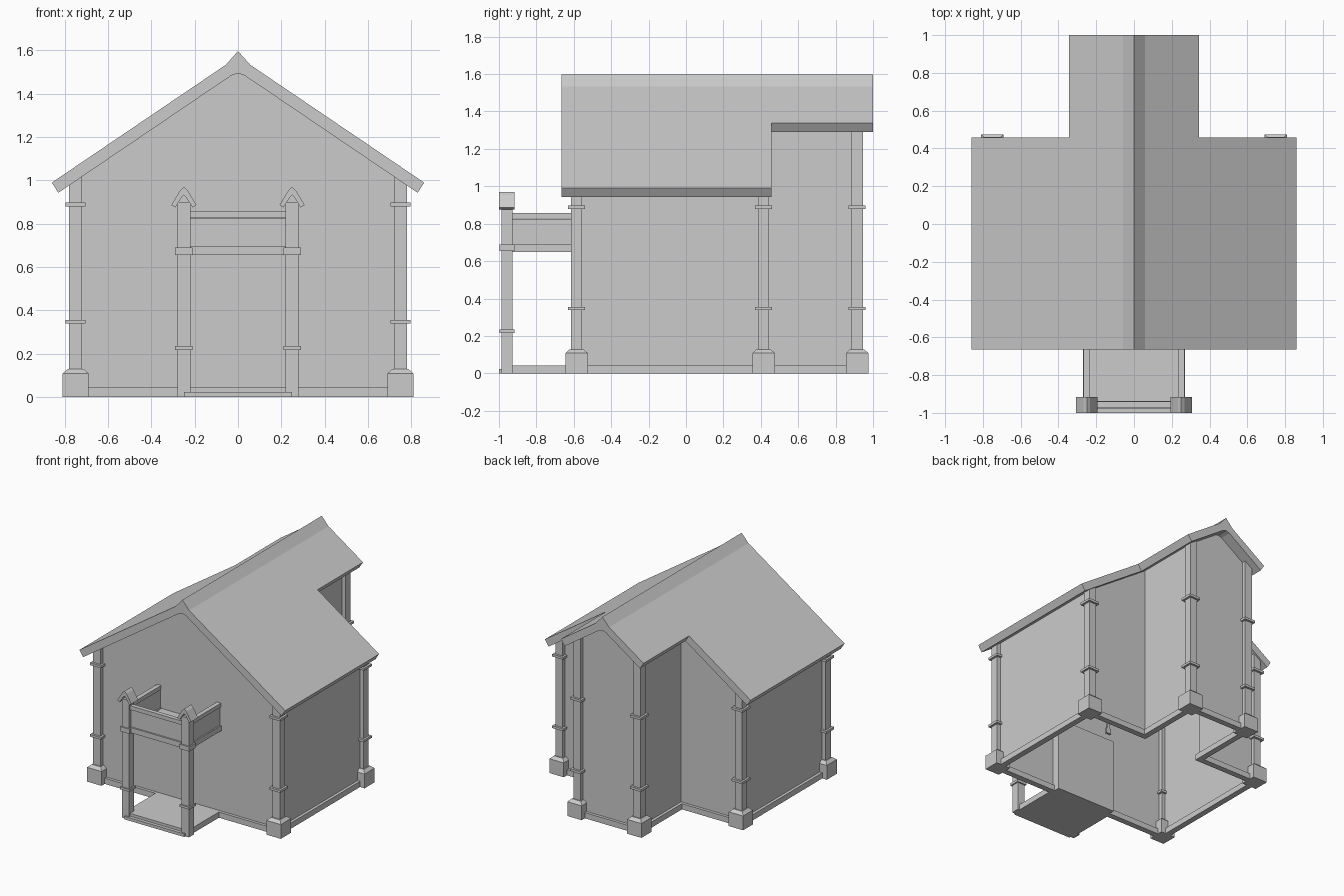
import bpy, bmesh

if "Cube" in bpy.data.objects:
    bpy.data.objects.remove(bpy.data.objects["Cube"])


def make(name, verts, faces):
    me = bpy.data.meshes.new(name)
    me.from_pydata(verts, [], faces)
    bm = bmesh.new()
    bm.from_mesh(me)
    bmesh.ops.recalc_face_normals(bm, faces=bm.faces)
    bm.to_mesh(me)
    bm.free()
    ob = bpy.data.objects.new(name, me)
    bpy.context.collection.objects.link(ob)
    return ob


def frustum(name, x, y, z0, z1, w0, w1):
    v = [(x + sx * w / 2, y + sy * w / 2, z) for z, w in ((z0, w0), (z1, w1))
         for sx, sy in ((-1, -1), (1, -1), (1, 1), (-1, 1))]
    f = [(3, 2, 1, 0), (4, 5, 6, 7)] + [(i, (i + 1) % 4, (i + 1) % 4 + 4, i + 4) for i in range(4)]
    return make(name, v, f)


def box(name, x0, x1, y0, y1, z0, z1):
    ob = frustum(name, 0, 0, -.5, .5, 1, 1)
    for v in ob.data.vertices:
        v.co = ((x0 + x1) / 2 + v.co.x * (x1 - x0), (y0 + y1) / 2 + v.co.y * (y1 - y0),
                (z0 + z1) / 2 + v.co.z * (z1 - z0))
    return ob


def chevron(name, cx, y0, y1, outer, inner):
    # symmetric gable roof: half profiles start at the apex; built as strip segments
    top = [(-x, z) for x, z in outer[:0:-1]] + outer
    bot = [(-x, z) for x, z in inner[:0:-1]] + inner
    n = len(top)
    v = [(cx + x, y, z) for y in (y0, y1) for x, z in top + bot]
    m = 2 * n
    f = []
    for i in range(n - 1):
        f += [(i, i + 1, n + i + 1, n + i), (m + i, m + i + 1, m + n + i + 1, m + n + i),
              (i, i + 1, m + i + 1, m + i), (n + i, n + i + 1, m + n + i + 1, m + n + i)]
    f += [(0, n, m + n, m), (n - 1, m - 1, m + m - 1, m + n - 1)]
    return make(name, v, f)


def roof_z(x):
    return 1.572 - 0.677 * abs(x)


# roof: wide main part and narrow rear wing, same slope, raised ridge
def roof(name, half, y0, y1):
    ez = roof_z(half)
    chevron(name, 0, y0, y1, [(0, 1.597), (.057, roof_z(.057)), (half, ez)],
            [(0, 1.495), (.03, 1.485), (half - .03, ez - .047)])


roof("main_roof", .86, -.665, .457)
roof("wing_roof", .345, .457, 1.0)

# walls along the footprint, rising to the roof underside
half = [(0, -.585), (.75, -.585), (.75, .415), (.25, .415), (.25, .915), (0, .915)]
path = half + [(-x, y) for x, y in half[-2:0:-1]]
n = len(path)
verts = [(x, y, 0) for x, y in path] + [(x, y, roof_z(x) - .055) for x, y in path]
make("walls", verts, [(i, (i + 1) % n, (i + 1) % n + n, i + n) for i in range(n)])

# skirting at the foot of every wall
t = .022
for i in range(n):
    (xa, ya), (xb, yb) = path[i], path[(i + 1) % n]
    box("skirting", min(xa, xb) - t, max(xa, xb) + t, min(ya, yb) - t, max(ya, yb) + t, 0, .043)

# door block on the inside of the front wall
box("door", -.25, .25, -.58, -.52, 0, .56)

for s in (-1, 1):
    # corner columns with base, collars
    for x, y, top in ((.75, -.585, 1.02), (.75, .415, 1.02), (.25, .915, 1.36)):
        x *= s
        frustum("column_base", x, y, 0, .108, .12, .12)
        frustum("column_base_taper", x, y, .108, .128, .12, .075)
        frustum("column", x, y, .1, top, .06, .06)
        for z in (.347, .888):
            frustum("column_collar", x, y, z - .009, z + .009, .092, .092)
    # porch posts with collars and little gable caps
    px, py = s * .25, -.957
    frustum("porch_post", px, py, 0, .9, .06, .06)
    frustum("porch_collar_low", px, py, .216, .234, .08, .08)
    frustum("porch_collar_high", px, py, .655, .69, .08, .08)
    chevron("post_cap", px, -1.0, -.917, [(0, .97), (.018, .953), (.058, .886)],
            [(0, .932), (.01, .922), (.04, .875)])
    # balcony sides
    box("balcony_side_beam", px - .02, px + .02, -.93, -.57, .65, .69)
    box("balcony_side_panel", px - .01, px + .01, -.93, -.575, .69, .825)
    box("balcony_side_rail", px - .017, px + .017, -.93, -.56, .828, .858)

# balcony front and floor
box("balcony_front_beam", -.22, .22, -.977, -.937, .655, .695)
box("balcony_front_panel", -.22, .22, -.965, -.945, .69, .825)
box("balcony_front_rail", -.22, .22, -.973, -.94, .826, .856)
box("balcony_floor", -.24, .24, -.95, -.585, .66, .685)

# porch floor and step
box("porch_floor", -.265, .265, -.975, -.585, 0, .043)
box("porch_step", -.25, .25, -1.0, -.96, 0, .023)
